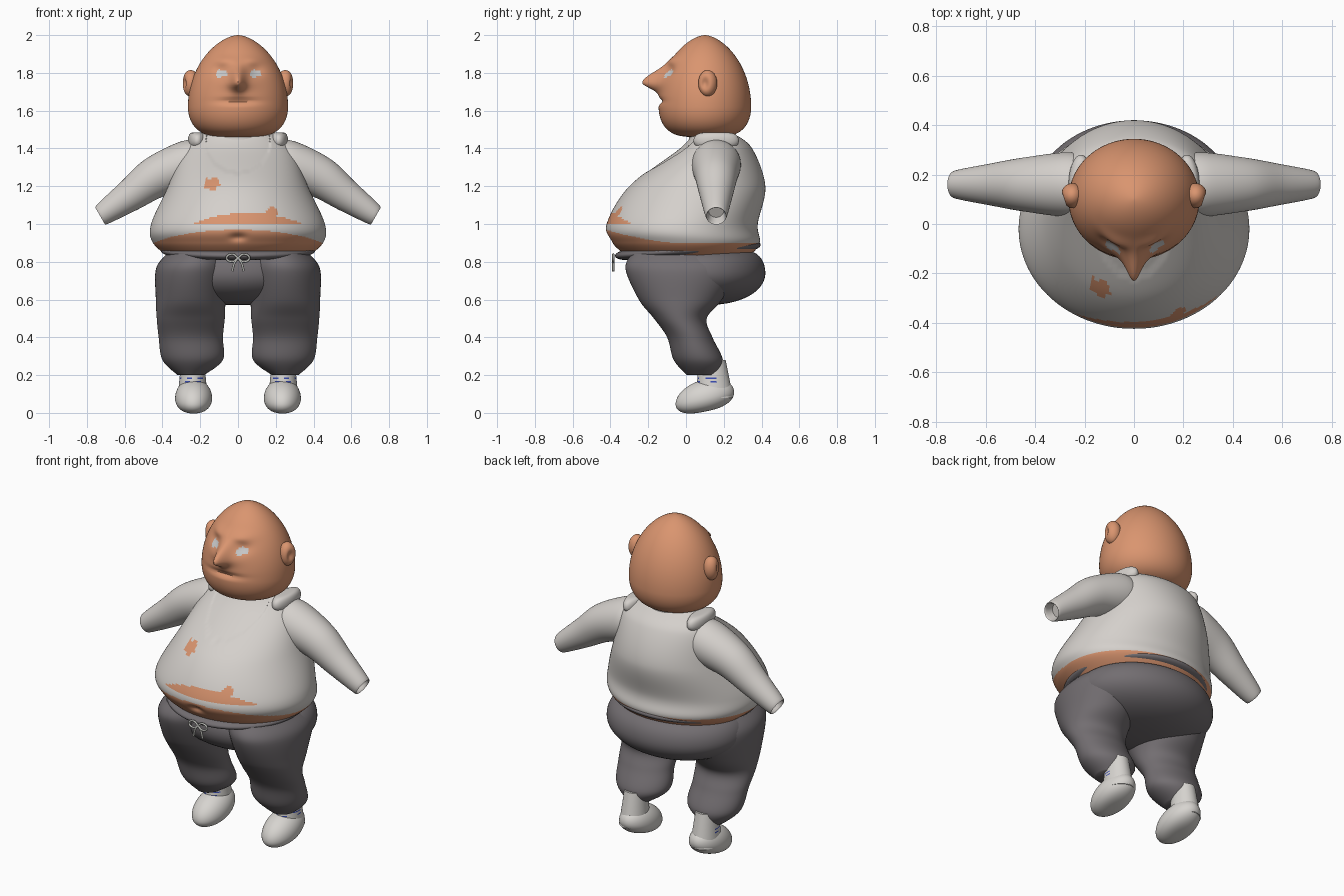
import bpy, bmesh
from math import sin, cos, pi, exp, radians
from mathutils import Matrix, Vector

if "Cube" in bpy.data.objects:
    bpy.data.objects.remove(bpy.data.objects["Cube"])


def material(name, *rgb):
    mat = bpy.data.materials.new(name)
    mat.use_nodes = True
    mat.diffuse_color = (*rgb, 1)
    shader = mat.node_tree.nodes["Principled BSDF"]
    shader.inputs["Base Color"].default_value = mat.diffuse_color
    shader.inputs["Roughness"].default_value = 0.8
    return mat


skin = material("skin", 0.7, 0.3, 0.16)
shirt = material("shirt_grey", 0.66, 0.63, 0.6)
trouser = material("trouser_grey", 0.17, 0.155, 0.165)
eye_grey = material("eye_grey", 0.6, 0.6, 0.6)
shoe_white = material("shoe_white", 0.68, 0.66, 0.63)
blue = material("sock_blue", 0.04, 0.07, 0.45)
cord = material("cord_grey", 0.5, 0.5, 0.47)


def smooth_rows(rows, steps):
    """Catmull-Rom resampling of a list of rings."""
    result = []
    last = len(rows) - 1
    for i in range(last):
        group = zip(rows[max(i - 1, 0)], rows[i], rows[i + 1], rows[min(i + 2, last)])
        group = list(group)
        for k in range(steps):
            t = k / steps
            result.append([
                q + t / 2 * (r - p + t * (2 * p - 5 * q + 4 * r - s + t * (3 * (q - r) + s - p)))
                for p, q, r, s in group])
    return result + [rows[-1]]


def loft(name, rows, materials, segments=64, steps=8, shape=None, paint=None,
         mirror=False, matrix=None):
    """Skin elliptical rings given as (z, centre x, centre y, radius x, radius y)."""
    bm = bmesh.new()
    rings = []
    for z, cx, cy, rx, ry in smooth_rows(rows, steps):
        ring = []
        for k in range(segments):
            angle = 2 * pi * k / segments
            point = Vector((cx + rx * sin(angle), cy - ry * cos(angle), z))
            if shape:
                shape(point)
            ring.append(bm.verts.new(point))
        rings.append(ring)
    for lower, upper in zip(rings, rings[1:]):
        for k in range(segments):
            j = (k + 1) % segments
            bm.faces.new((lower[k], lower[j], upper[j], upper[k]))
    bm.faces.new(rings[0])
    bm.faces.new(rings[-1])
    if matrix:
        bm.transform(matrix)
    bmesh.ops.recalc_face_normals(bm, faces=bm.faces[:])
    for face in bm.faces:
        face.smooth = True
        if paint:
            face.material_index = int(paint(face.calc_center_median()))
    mesh = bpy.data.meshes.new(name)
    bm.to_mesh(mesh)
    bm.free()
    for mat in materials:
        mesh.materials.append(mat)
    mesh.set_sharp_from_angle(angle=radians(50))
    part = bpy.data.objects.new(name, mesh)
    bpy.context.collection.objects.link(part)
    if mirror:
        part.modifiers.new("mirror", "MIRROR").use_mirror_merge = False


def ball(name, centre, rx, ry, down, up, materials, low=0.5, high=0.5, rings=32, **options):
    """Egg with its own height and bluntness below and above its widest ring."""
    x, y, z = centre
    rows = []
    for i in range(rings):
        angle = pi * ((i + 0.5) / rings - 0.5)
        height, power = (up, high) if angle > 0 else (down, low)
        r = cos(angle) ** (2 * power)
        rows.append((z + height * sin(angle), x, y, rx * r, ry * r))
    loft(name, rows, materials, steps=1, **options)


def bump(value, centre, width):
    return exp(-((value - centre) / width) ** 2)


def spot(c, x, z, width, height):
    """Squared distance from a spot's middle; below one is inside."""
    return ((c.x - x) / width) ** 2 + ((c.z - z) / height) ** 2


# Torso: shirt over a bare belly
def torso_shape(p):
    if p.y < 0.1:
        p.y += 0.02 * bump(p.x, 0, 0.04) * bump(p.z, 0.93, 0.02)
        if spot(p, 0, 1.43, 0.17, 0.16) < 1:
            p.y += 0.008


def torso_paint(c):
    forward = max(0, -c.y - 0.05)
    if c.z < 0.9 + 0.3 * forward ** 1.5:
        return True
    if c.y > -0.1:
        return False
    gap = 1 < c.z < 1.06 - 0.7 * (c.x - 0.05) ** 2
    hole = spot(c, -0.14, 1.21, 0.04, 0.035) < 1 + sin(130 * c.x + 90 * c.z) / 3
    return gap or hole or spot(c, 0.18, 1.06, 0.03, 0.03) < 1


torso_rows = [(0.82, 0.36, -0.3, 0.33), (0.9, 0.45, -0.39, 0.39), (1, 0.46, -0.42, 0.38),
              (1.2, 0.37, -0.3, 0.42), (1.4, 0.29, -0.04, 0.35), (1.48, 0.2, 0.03, 0.25)]
loft("torso", [(z, 0, (front + back) / 2, half, (back - front) / 2)
               for z, half, front, back in torso_rows],
     [shirt, skin], segments=200, steps=18, shape=torso_shape, paint=torso_paint)

# Neck and shoulder straps of the vest
loft("neck", [(1.4, 0, 0.14, 0.17, 0.13), (1.5, 0, 0.14, 0.15, 0.12)], [shirt])
ball("vest_straps", (0.215, 0.16, 1.44), 0.05, 0.12, 0.04, 0.045, [shirt],
     low=0.2, high=0.2, mirror=True)

# Sleeved arms with hollow cuffs, built along the arm and then swung out
sleeve = [(-0.1, 0, 0.09), (0, 0, 0.13), (0.2, -0.03, 0.11), (0.37, -0.015, 0.085),
          (0.55, 0, 0.055), (0.5, 0, 0.04)]
loft("arms", [(along, bend, 0.16, r, r) for along, bend, r in sleeve], [shirt], mirror=True,
     matrix=Matrix.Translation((0.25, 0, 1.32)) @ Matrix.Rotation(radians(120), 4, "Y"))


# Head with nose, brow, lips and eye sockets pushed out of the surface
def face_shape(p):
    weight = max(0, min(1, 1 - p.y / 0.08))
    side = abs(p.x)
    nose = bump(p.z, 1.75, 0.075 if p.z > 1.75 else 0.04)
    nose *= 0.075 * bump(side, 0, 0.035) + 0.03 * bump(side, 0, 0.08)
    brow = 0.014 * bump(side, 0.07, 0.06) * bump(p.z, 1.865, 0.025)
    socket = 0.016 * bump(side, 0.09, 0.045) * bump(p.z, 1.81, 0.03)
    mouth = 0.02 * bump(side, 0, 0.1) * bump(p.z, 1.65, 0.015)
    p.y += weight * (socket + mouth - nose - brow)


def eye_paint(c):
    middle = 0.09 if c.x > 0 else -0.09
    return c.y < 0 and spot(c, middle, 1.795, 0.03, 0.02) < 1 + sin(170 * c.x) / 4


ball("head", (0, 0.1, 1.62), 0.265, 0.245, 0.16, 0.38, [skin, eye_grey], low=0.25, high=0.6,
     rings=110, segments=180, shape=face_shape, paint=eye_paint)


# Ears with a sunken bowl
def ear_shape(p):
    if p.x > 0.25:
        p.x -= 0.02 * bump(p.y, 0.1, 0.02) * bump(p.z, 1.745, 0.03)


ball("ears", (0.25, 0.115, 1.745), 0.046, 0.05, 0.07, 0.07, [skin], shape=ear_shape, mirror=True)


# Trousers: waistband, seat and legs
def waist_tilt(p):
    p.z += 0.075 * p.y


ball("waistband", (0, 0.01, 0.86), 0.41, 0.385, 0.03, 0.03, [trouser], low=0.1, high=0.1,
     segments=96, shape=waist_tilt)
ball("trouser_seat", (0, 0.07, 0.74), 0.42, 0.35, 0.17, 0.13, [trouser], low=0.4, high=0.15,
     segments=96)
loft("trouser_legs", [(0.84, 0.22, -0.03, 0.16, 0.26), (0.76, 0.24, -0.02, 0.195, 0.3),
                      (0.6, 0.25, -0.03, 0.185, 0.22), (0.5, 0.25, -0.03, 0.18, 0.14),
                      (0.4, 0.25, 0.02, 0.17, 0.12), (0.28, 0.24, 0.065, 0.16, 0.13),
                      (0.2, 0.25, 0.085, 0.07, 0.08)], [trouser], mirror=True)


# Shoes pitched toe down, and socks with dashed blue rows
def shoe_pitch(p):
    p.z += 0.2 * (p.y - 0.1)


def sock_paint(c):
    row = sin(350 * c.z) > 0.7 and 0.13 < c.z < 0.19
    return row and c.y < 0.16 and sin(110 * c.x + 60 * c.z) > 0


ball("shoes", (0.235, 0.1, 0.077), 0.098, 0.155, 0.07, 0.1, [shoe_white], low=0.35,
     shape=shoe_pitch, mirror=True)
loft("socks", [(0.08, 0.24, 0.15, 0.08, 0.1), (0.28, 0.24, 0.14, 0.06, 0.07)],
     [shoe_white, blue], segments=96, steps=40, paint=sock_paint, mirror=True)

# Drawstring bow: a loop and a hanging end on each side
curve = bpy.data.curves.new("drawstring", "CURVE")
curve.dimensions = "3D"
curve.bevel_depth = 0.006
curve.bevel_resolution = 2
loop = [(0, 0.82), (0.03, 0.84), (0.06, 0.82), (0.03, 0.8), (0, 0.82)]
tail = [(0, 0.82), (0.02, 0.79), (0.03, 0.75)]
for side in (-1, 1):
    for path in (loop, tail):
        spline = curve.splines.new("BEZIER")
        spline.bezier_points.add(len(path) - 1)
        for knot, (x, z) in zip(spline.bezier_points, path):
            knot.co = (side * x, -0.385, z)
            knot.handle_left_type = knot.handle_right_type = "AUTO"
curve.materials.append(cord)
bpy.context.collection.objects.link(bpy.data.objects.new("drawstring", curve))
